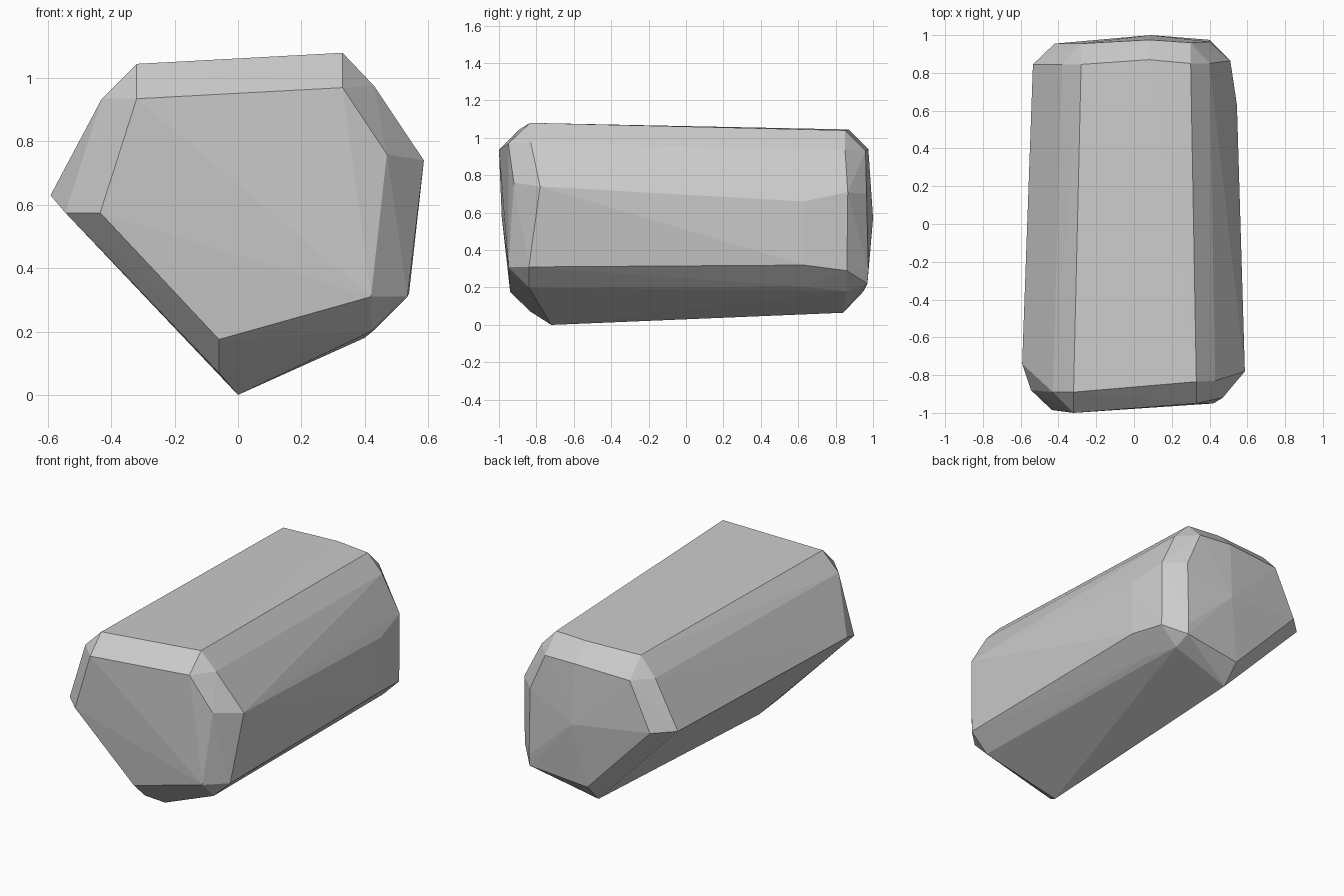
import bpy, bmesh

# Cross-section rings of the rock, from front to back: (x, y, z)
front_face = [(-.32, -1, .935), (.33, -.95, .97), (.47, -.92, .76),
              (.42, -.95, .31), (-.06, -.94, .175), (-.435, -.985, .575)]
front_rim = [(-.32, -.89, 1.045), (.33, -.835, 1.08), (.43, -.83, .975),
             (.587, -.78, .74), (.535, -.84, .31), (.42, -.84, .20),
             (0, -.72, 0), (-.06, -.83, .07), (-.545, -.88, .575),
             (-.592, -.74, .63), (-.43, -.89, .935)]
right_bulge = [(.545, .63, .66), (.54, .63, .32), (.43, .63, .205)]
back_rim = [(-.28, .845, 1.043), (.08, .87, 1.045), (.30, .85, 1.04),
            (.40, .85, .935), (.51, .865, .71), (.51, .86, .29),
            (.40, .86, .18), (.015, .84, .065), (-.535, .845, .635),
            (-.38, .845, .926)]
back_face = [(-.28, .955, .925), (.08, .975, .94), (.30, .96, .93),
             (.40, .965, .70), (.40, .975, .29), (.40, .97, .22), (.015, .95, .18),
             (-.42, .955, .633), (.09, 1, .57)]

# Faceted rock: convex skin around the rings
bm = bmesh.new()
for ring in (front_face, front_rim, right_bulge, back_rim, back_face):
    for p in ring:
        bm.verts.new(p)
res = bmesh.ops.convex_hull(bm, input=bm.verts[:])
loose = [v for v in bm.verts if not v.link_faces]
bmesh.ops.delete(bm, geom=loose, context='VERTS')
bmesh.ops.recalc_face_normals(bm, faces=bm.faces[:])
mesh = bpy.data.meshes.new("rock")
bm.to_mesh(mesh)
bm.free()
rock = bpy.data.objects.new("rock", mesh)
bpy.context.collection.objects.link(rock)
